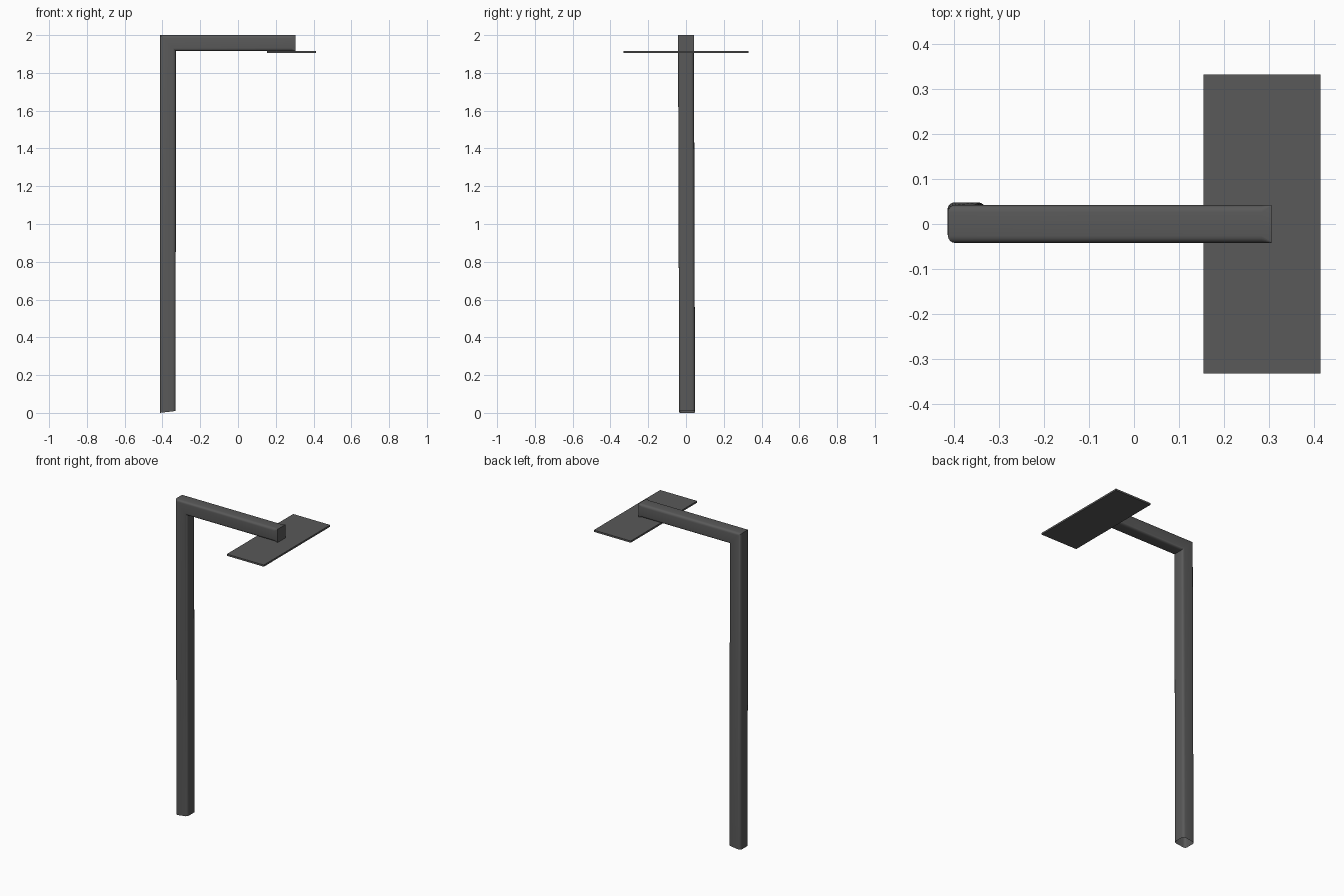
import bpy, bmesh, math
from mathutils import Vector

if "Cube" in bpy.data.objects:
    bpy.data.objects.remove(bpy.data.objects["Cube"])

# Dark grey paint
paint = bpy.data.materials.new("dark_grey")
paint.diffuse_color = (0.1, 0.1, 0.1, 1)
paint.use_nodes = True
paint.node_tree.nodes["Principled BSDF"].inputs["Base Color"].default_value = paint.diffuse_color


def make_object(name, bm):
    bmesh.ops.recalc_face_normals(bm, faces=bm.faces)
    mesh = bpy.data.meshes.new(name)
    bm.to_mesh(mesh)
    bm.free()
    mesh.materials.append(paint)
    obj = bpy.data.objects.new(name, mesh)
    bpy.context.collection.objects.link(obj)
    return obj


def rounded_square(half, radius, steps=4):
    """Points (u, v) around a square with rounded corners."""
    points = []
    for corner in range(4):
        mid = math.radians(45 + 90 * corner)
        cx = math.copysign(half - radius, math.cos(mid))
        cy = math.copysign(half - radius, math.sin(mid))
        for i in range(steps + 1):
            a = math.radians(90 * corner + 90 * i / steps)
            points.append((cx + radius * math.cos(a), cy + radius * math.sin(a)))
    return points


# Post and arm: one square tube with a mitred corner, very slightly leaning
HALF = 0.042
profile = rounded_square(HALF, 0.016)
end_profile = rounded_square(HALF, 0.002)
TOP = 2 - HALF
bm = bmesh.new()
rings = [
    [Vector((-0.372 + u, 0.006 + v, 0.005 + 0.12 * u)) for u, v in profile],
    [Vector((-0.371 + u, v, TOP - u)) for u, v in profile],
    [Vector((0.283, v, TOP - u)) for u, v in profile],
    [Vector((0.305, v, TOP - u)) for u, v in end_profile],  # squared-off tip
]
rings = [[bm.verts.new(p) for p in ring] for ring in rings]
for a, b in zip(rings, rings[1:]):
    for i in range(len(a)):
        j = (i + 1) % len(a)
        bm.faces.new((a[i], a[j], b[j], b[i]))
bm.faces.new(rings[-1])  # closed arm end, open foot
post = make_object("post_and_arm", bm)
bpy.context.view_layer.objects.active = post
post.select_set(True)
bpy.ops.object.shade_smooth_by_angle(angle=math.radians(35))

# Flat panel under the end of the arm
bm = bmesh.new()
bmesh.ops.create_cube(bm, size=1)
bmesh.ops.scale(bm, vec=(0.259, 0.664, 0.011), verts=bm.verts)
bmesh.ops.translate(bm, vec=(0.284, 0, 1.9095), verts=bm.verts)
make_object("panel", bm)
